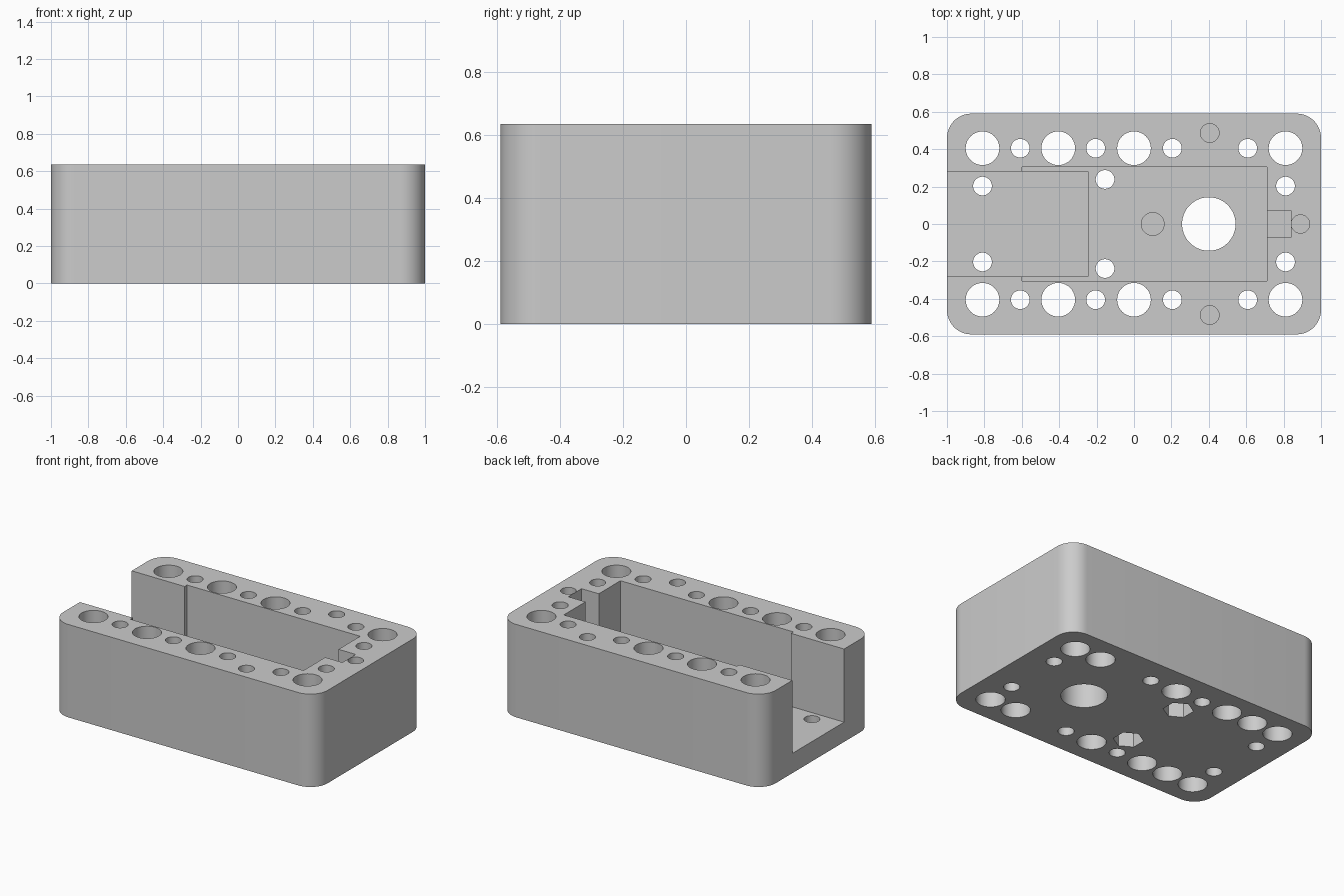
import bpy
import bmesh
from math import cos, sin, pi, radians

if "Cube" in bpy.data.objects:
    bpy.data.objects.remove(bpy.data.objects["Cube"])

HEIGHT = 0.635
HALF_X, HALF_Y, CORNER = 1.0, 0.59, 0.13
NOTCH_Z, POCKET_Z, SLOT_Z = 0.135, 0.20, 0.30
BIG, SMALL = 0.09, 0.05
ROW_Y = 0.405


def prism(name, outline, z0, z1):
    """Extrude a closed outline from z0 to z1."""
    bm = bmesh.new()
    base = bm.faces.new([bm.verts.new((x, y, z0)) for x, y in outline])
    top = bmesh.ops.extrude_face_region(bm, geom=[base])["geom"]
    bmesh.ops.translate(bm, vec=(0, 0, z1 - z0),
                        verts=[v for v in top if isinstance(v, bmesh.types.BMVert)])
    bmesh.ops.recalc_face_normals(bm, faces=bm.faces)
    mesh = bpy.data.meshes.new(name)
    bm.to_mesh(mesh)
    bm.free()
    obj = bpy.data.objects.new(name, mesh)
    bpy.context.collection.objects.link(obj)
    return obj


def circle(x, y, r, sides=40, turn=0.0):
    return [(x + r * cos(turn + 2 * pi * i / sides),
             y + r * sin(turn + 2 * pi * i / sides)) for i in range(sides)]


def rectangle(x0, x1, half_y):
    return [(x0, -half_y), (x1, -half_y), (x1, half_y), (x0, half_y)]


def rounded_rectangle(hx, hy, r, steps=12):
    points = []
    for k, (sx, sy) in enumerate([(1, 1), (-1, 1), (-1, -1), (1, -1)]):
        for i in range(steps + 1):
            a = (k + i / steps) * pi / 2
            points.append((sx * (hx - r) + r * cos(a), sy * (hy - r) + r * sin(a)))
    return points


# Housing block
housing = prism("housing", rounded_rectangle(HALF_X, HALF_Y, CORNER), 0, HEIGHT)


def cut(outline, z0=-0.1, z1=HEIGHT + 0.1):
    """Subtract a prism from the housing."""
    cutter = prism("cutter", outline, z0, z1)
    cutter.hide_render = True
    mod = housing.modifiers.new("cut", "BOOLEAN")
    mod.operation = "DIFFERENCE"
    mod.solver = "EXACT"
    mod.object = cutter
    bpy.context.view_layer.objects.active = housing
    bpy.ops.object.modifier_apply(modifier=mod.name)
    mesh = cutter.data
    bpy.data.objects.remove(cutter)
    bpy.data.meshes.remove(mesh)


# Open-ended notch, main pocket and narrow end slot
cut(rectangle(-0.6, 0.71, 0.306), POCKET_Z)
cut(rectangle(-1.1, -0.245, 0.28), NOTCH_Z)
cut(rectangle(0.70, 0.84, 0.072), SLOT_Z)

# Shaft hole and blind hole in the pocket floor
cut(circle(0.4, 0, 0.143, 56))
cut(circle(0.1, 0, 0.061), POCKET_Z - 0.1)

for side in (-1, 1):
    # Rows of through holes along the long walls
    for x in (-0.81, -0.405, 0.0, 0.81):
        cut(circle(x, side * ROW_Y, BIG))
    for x in (-0.205, 0.205):
        cut(circle(x, side * ROW_Y, SMALL))
    # Screw holes counterbored from below
    for x in (-0.608, 0.608):
        cut(circle(x, side * ROW_Y, SMALL))
        cut(circle(x, side * ROW_Y, BIG), z1=0.2)
    # End holes
    for x in (-0.81, 0.81):
        cut(circle(x, side * 0.203, SMALL))
    # Floor holes with hexagonal nut recesses below
    cut(circle(-0.155, side * 0.238, SMALL))
    cut(circle(-0.155, side * 0.238, 0.095, 6, pi / 2), z1=0.11)
    # Blind holes in the top rim
    cut(circle(0.405, side * 0.487, SMALL), HEIGHT - 0.25)
cut(circle(0.89, 0, 0.049), HEIGHT - 0.25)

# Single grey finish
grey = bpy.data.materials.new("plain grey")
grey.use_nodes = True
color = (0.6, 0.6, 0.6, 1.0)
grey.diffuse_color = color
grey.node_tree.nodes["Principled BSDF"].inputs["Base Color"].default_value = color
housing.data.materials.clear()
housing.data.materials.append(grey)

for other in bpy.context.selected_objects:
    other.select_set(False)
housing.select_set(True)
bpy.context.view_layer.objects.active = housing
bpy.ops.object.shade_smooth_by_angle(angle=radians(30))
